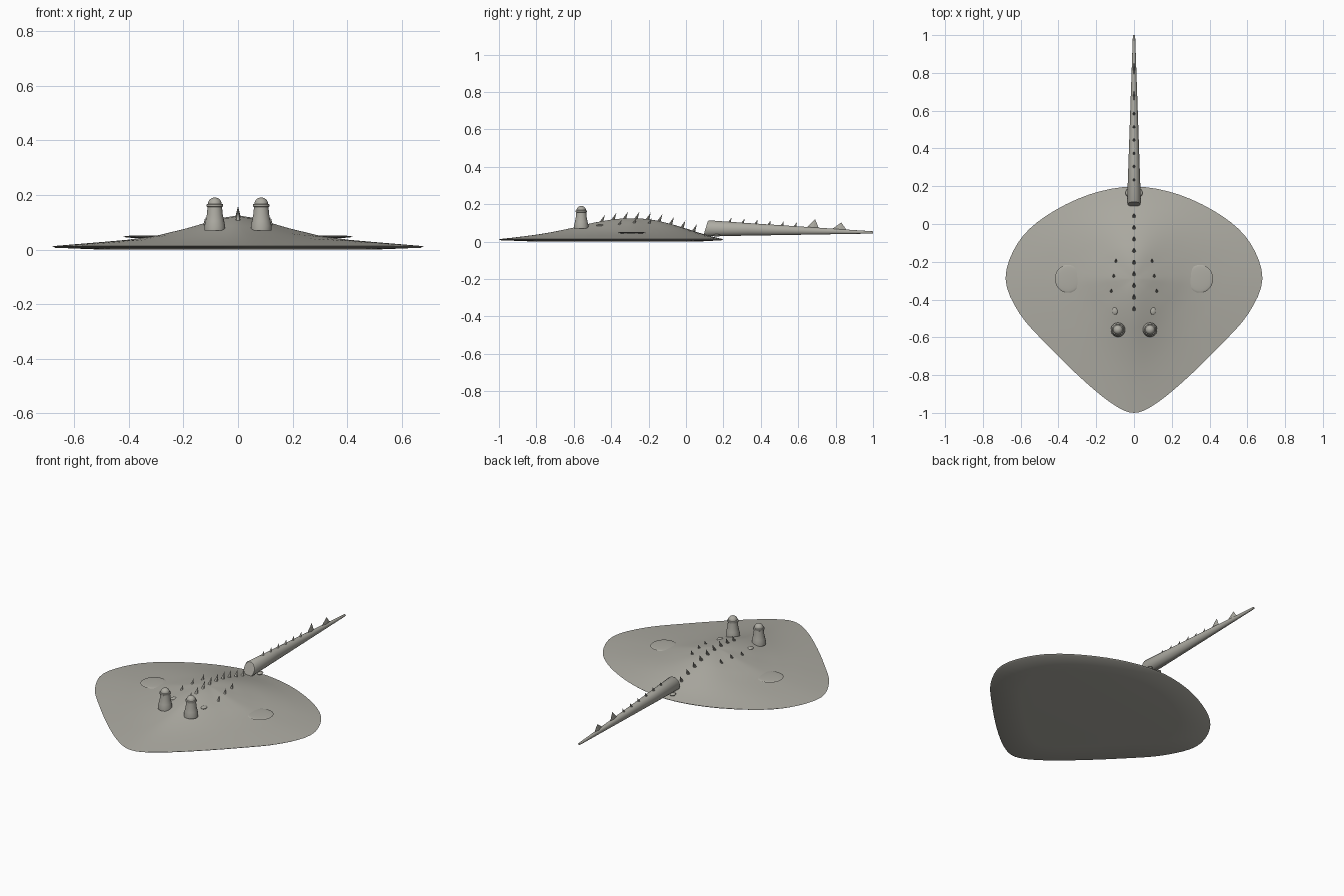
import bpy, bmesh, math
from mathutils import Vector

if "Cube" in bpy.data.objects:
    bpy.data.objects.remove(bpy.data.objects["Cube"])

grey = bpy.data.materials.new("grey_skin")
grey.diffuse_color = (0.42, 0.41, 0.365, 1)
grey.use_nodes = True
grey.node_tree.nodes["Principled BSDF"].inputs["Base Color"].default_value = grey.diffuse_color


def make_object(name, bm, smooth=True):
    bmesh.ops.recalc_face_normals(bm, faces=bm.faces)
    mesh = bpy.data.meshes.new(name)
    bm.to_mesh(mesh)
    bm.free()
    mesh.materials.append(grey)
    obj = bpy.data.objects.new(name, mesh)
    bpy.context.collection.objects.link(obj)
    if smooth:
        bpy.ops.object.select_all(action='DESELECT')
        obj.select_set(True)
        bpy.context.view_layer.objects.active = obj
        bpy.ops.object.shade_smooth_by_angle(angle=math.radians(40))
    return obj


def skin_rings(bm, rings):
    """Bridge equal-length closed rings and cap both ends."""
    loops = [[bm.verts.new(p) for p in r] for r in rings]
    n = len(loops[0])
    for a, b in zip(loops, loops[1:]):
        for i in range(n):
            j = (i + 1) % n
            bm.faces.new((a[i], a[j], b[j], b[i]))
    bm.faces.new(loops[0])
    bm.faces.new(loops[-1])


def lookup(table, t):
    for (a, va), (b, vb) in zip(table, table[1:]):
        if t <= b:
            return va + (vb - va) * (t - a) / (b - a)
    return table[-1][1]


def spline(points, steps):
    out = []
    n = len(points)
    for i in range(n):
        p0, p1, p2, p3 = (Vector(points[(i + k) % n]) for k in (-1, 0, 1, 2))
        for s in range(steps):
            t = s / steps
            out.append(0.5 * (2 * p1 + (p2 - p0) * t + (2 * p0 - 5 * p1 + 4 * p2 - p3) * t * t
                              + (3 * p1 - p0 - 3 * p2 + p3) * t ** 3))
    return out


# Disc body: outline rings lifted by a profile that differs front, side and back
half = [(0.11, -0.955), (0.265, -0.83), (0.455, -0.645), (0.605, -0.475), (0.68, -0.29),
        (0.615, -0.1), (0.47, 0.04), (0.24, 0.155)]
outline = spline([(0, -1.0)] + half + [(0, 0.198)] + [(-x, y) for x, y in reversed(half)], 4)
CENTRE = Vector((0, -0.29))
SIDE = [(0, 1), (.07, .94), (.15, .81), (.22, .68), (.29, .56), (.44, .34), (.59, .21), (.74, .13), (1, 0)]
FRONT = [(0, 1), (.08, .985), (.16, .93), (.3, .77), (.44, .55), (.58, .36), (.73, .2), (.87, .09), (1, 0)]
BACK = [(0, 1), (.15, .97), (.29, .88), (.45, .7), (.6, .5), (.8, .22), (.9, .1), (1, 0)]


def top_height(t, d):
    w = d.y * d.y
    return 0.013 + 0.112 * (w * lookup(FRONT if d.y < 0 else BACK, t) + (1 - w) * lookup(SIDE, t))


def body_z(x, y):
    v = Vector((x, y)) - CENTRE
    if v.length < 1e-4:
        return 0.125
    d = v.normalized()
    edge = max(outline, key=lambda p: (p - CENTRE).normalized().dot(d))
    return top_height(min(1, v.length / (edge - CENTRE).length), d)


bm = bmesh.new()
rings = []
for t in (0.015, .07, .15, .22, .29, .37, .44, .52, .6, .7, .8, .9, 1):
    rings.append([(*(CENTRE + (p - CENTRE) * t), top_height(t, (p - CENTRE).normalized())) for p in outline])
for t, z in ((0.985, 0.007), (0.72, 0.0)):
    rings.append([(*(CENTRE + (p - CENTRE) * t), z) for p in outline])
skin_rings(bm, rings)
make_object("body_disc", bm)


# Tapering tail with a slightly slanted front cap
bm = bmesh.new()
rings = []
for t, k in ((0, 0.9), (0.008, 1), (.25, 1), (.5, 1), (.75, 1), (1, 1)):
    y, zc = 0.105 + 0.895 * t, 0.071 - 0.022 * t
    rx, rz = (0.037 - 0.031 * t) * k, (0.043 - 0.037 * t) * k
    ring = []
    for i in range(20):
        a = math.tau * i / 20
        slant = 0.012 * math.sin(a) * max(0, 1 - 6 * t)
        ring.append((rx * math.cos(a), y + slant, zc + rz * math.sin(a)))
    rings.append(ring)
skin_rings(bm, rings)
make_object("tail", bm)


# Eye stalks with brim and domed cap, turned from a profile
def turned(name, x, y, profile, n=24):
    bm = bmesh.new()
    skin_rings(bm, [[(x + r * math.cos(math.tau * i / n), y + r * math.sin(math.tau * i / n), z)
                     for i in range(n)] for r, z in profile])
    make_object(name, bm)


STALK = [(.038, .07), (.038, .088), (.034, .105), (.029, .13), (.026, .162)]
CAP = [(.026, .156), (.03, .158), (.031, .162), (.03, .166), (.025, .168)] + [
    (.025 * math.cos(a), .168 + .023 * math.sin(a)) for a in (.3, .6, .9, 1.2, 1.5)]


# Flattened ellipsoids for spiracles, wing discs and tail-base lobes
def pebble(name, loc, size):
    bm = bmesh.new()
    bmesh.ops.create_uvsphere(bm, u_segments=24, v_segments=12, radius=1)
    bmesh.ops.scale(bm, vec=size, verts=bm.verts)
    bmesh.ops.translate(bm, vec=loc, verts=bm.verts)
    make_object(name, bm)


for side, label in ((-1, "left"), (1, "right")):
    turned(f"eye_stalk_{label}", side * 0.085, -0.56, STALK)
    turned(f"eye_cap_{label}", side * 0.085, -0.56, CAP)
    pebble(f"spiracle_{label}", (side * 0.1, -0.46, body_z(0.1, -0.46)), (.015, .02, .007))
    pebble(f"wing_disc_{label}", (side * 0.35, -0.29, 0.0475), (.069, .074, .005))
    pebble(f"tail_base_lobe_{label}", (side * 0.03, 0.165, 0.033), (.015, .02, .007))


# Backward-leaning cone thorns
def thorns(name, places):
    bm = bmesh.new()
    for x, y, z, r, h in places:
        base = [bm.verts.new((x + r * math.cos(math.tau * i / 8), y + r * math.sin(math.tau * i / 8), z - 0.008))
                for i in range(8)]
        tip = bm.verts.new((x, y + 0.6 * h, z + h))
        bm.faces.new(base)
        for i in range(8):
            bm.faces.new((base[i], base[(i + 1) % 8], tip))
    make_object(name, bm)


back = [-0.455 + 0.0615 * i for i in range(10)]
thorns("back_thorns", [(0, y, body_z(0, y), .011, .036) for y in back])
thorns("shoulder_thorns", [(s * x, y, body_z(x, y), .009, .027) for s in (-1, 1)
                           for x, y in ((.12, -.36), (.107, -.28), (.095, -.2))])
thorns("tail_thorns", [(0, y, 0.114 - 0.066 * (y - 0.105), .009, .022)
                       for y in (0.23 + 0.07 * i for i in range(6))])

# Two thin dorsal fins near the tail end
for name, y0, y1, tip_y, tip_z in (("front_tail_fin", .64, .715, .69, .12), ("rear_tail_fin", .785, .86, .83, .102)):
    bm = bmesh.new()
    tip = bm.verts.new((0, tip_y, tip_z))
    mid = (y0 + y1) / 2
    base = [bm.verts.new(p) for p in ((0, y0, .07), (.007, mid, .055), (0, y1, .06), (-.007, mid, .055))]
    bm.faces.new(base)
    for i in range(4):
        bm.faces.new((base[i], base[(i + 1) % 4], tip))
    make_object(name, bm, smooth=False)
